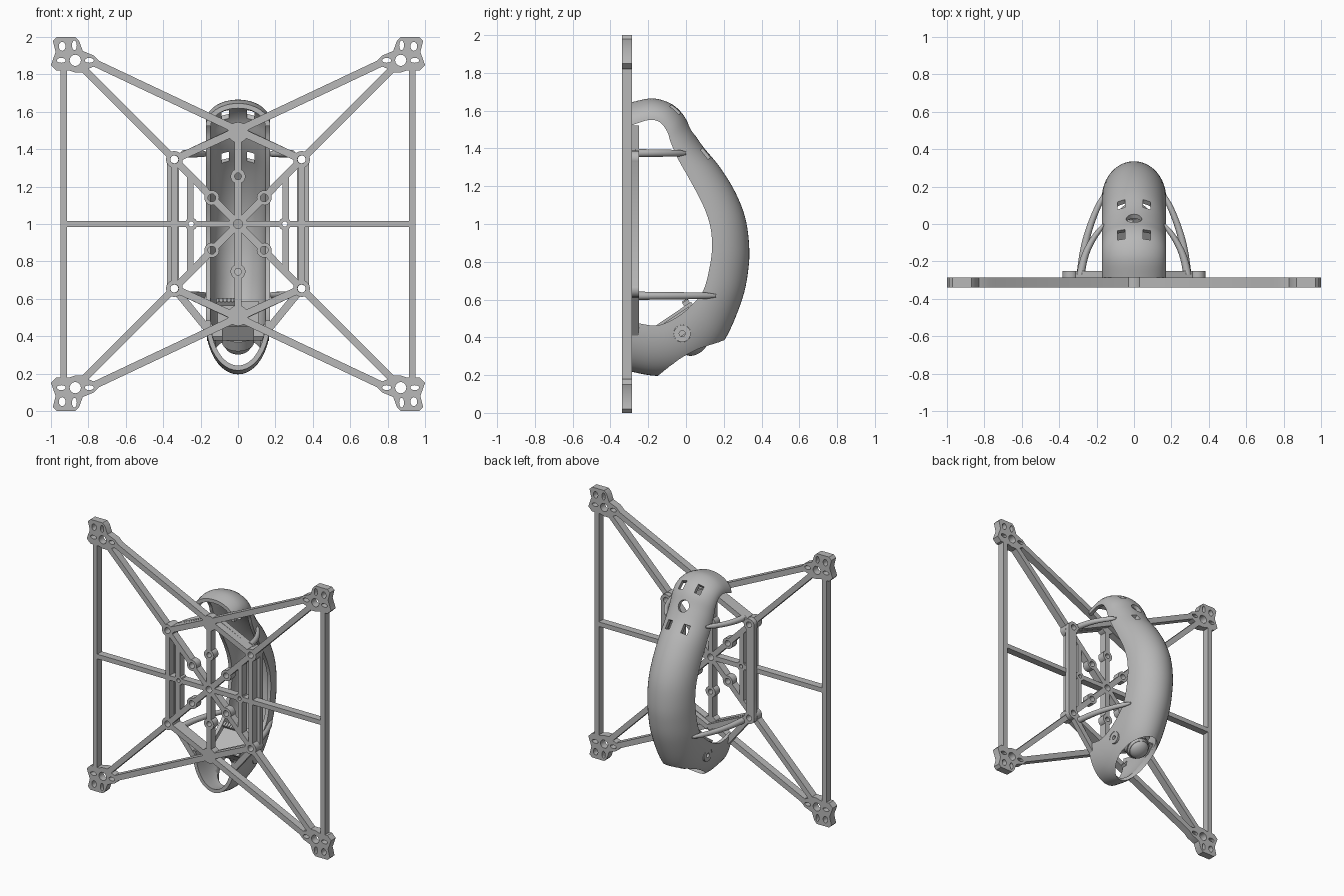
import bpy, bmesh
from math import cos, sin, pi, radians
from mathutils import Matrix, Vector

cube = bpy.data.objects.get("Cube")
if cube:
    bpy.data.objects.remove(cube)

grey = bpy.data.materials.new("plain grey")
grey.use_nodes = True
colour = (0.48, 0.48, 0.48, 1)
grey.diffuse_color = colour
grey.node_tree.nodes["Principled BSDF"].inputs["Base Color"].default_value = colour

SIDES = (-1, 1)
FRONT, BACK = -0.34, -0.286      # frame plate faces


def finish(bm, name, smooth=True):
    bmesh.ops.recalc_face_normals(bm, faces=bm.faces)
    mesh = bpy.data.meshes.new(name)
    bm.to_mesh(mesh)
    bm.free()
    obj = bpy.data.objects.new(name, mesh)
    bpy.context.collection.objects.link(obj)
    mesh.materials.append(grey)
    if smooth:
        shade(mesh)
    return obj


def shade(mesh):
    for p in mesh.polygons:
        p.use_smooth = True
    mesh.set_sharp_from_angle(angle=radians(35))


def carve(obj, cutter_bm):
    """Cut a shape out of obj, merging its overlapping pieces."""
    cutter = finish(cutter_bm, obj.name + "_cutter", False)
    cutter.hide_render = True
    mod = obj.modifiers.new("holes", 'BOOLEAN')
    mod.operation, mod.solver, mod.object = 'DIFFERENCE', 'EXACT', cutter
    mod.use_self = True
    bpy.context.view_layer.update()
    result = bpy.data.meshes.new_from_object(
        obj.evaluated_get(bpy.context.evaluated_depsgraph_get()))
    obj.modifiers.clear()
    obj.data = result
    result.name = obj.name
    shade(result)
    bpy.data.objects.remove(cutter)


def prism(bm, outline, y0=FRONT, y1=BACK):
    low = [bm.verts.new((x, y0, z)) for x, z in outline]
    high = [bm.verts.new((x, y1, z)) for x, z in outline]
    bm.faces.new(low)
    bm.faces.new(high[::-1])
    for i in range(len(low)):
        j = (i + 1) % len(low)
        bm.faces.new((low[j], low[i], high[i], high[j]))


def disc(bm, x, z, rx, rz=None, y0=FRONT, y1=BACK, n=20):
    rz = rz or rx
    prism(bm, [(x + rx * cos(2 * pi * i / n), z + rz * sin(2 * pi * i / n))
               for i in range(n)], y0, y1)


def beam(bm, a, b, w=0.038, y0=FRONT, y1=BACK):
    a, b = Vector(a), Vector(b)
    side = (b - a).orthogonal().normalized() * w / 2
    prism(bm, [a + side, b + side, b - side, a - side], y0, y1)


def axes(y, z, ny, nz):
    """Matrix at (0, y, z) whose local z points along (0, ny, nz)."""
    n = Vector((0, ny, nz)).normalized()
    x = Vector((1, 0, 0))
    m = Matrix((x, n.cross(x), n)).transposed().to_4x4()
    return Matrix.Translation((0, y, z)) @ m


def box(bm, m, centre, size):
    bmesh.ops.create_cube(bm, size=1, matrix=m @ Matrix.Translation(centre)
                          @ Matrix.Diagonal((*size, 1)))


def rod(bm, m, centre, r, depth, top=None, n=32):
    bmesh.ops.create_cone(bm, cap_ends=True, segments=n, radius1=r,
                          radius2=r if top is None else top, depth=depth,
                          matrix=m @ Matrix.Translation(centre))


# Flat truss frame with corner motor pads
NODE = (0.34, 1.345)
PAD = [(0.99, 1.98), (0.97, 2), (0.87, 2), (0.85, 1.98), (0.83, 1.925),
       (0.77, 1.90), (0.74, 1.87), (0.75, 1.85), (0.80, 1.83), (0.83, 1.81),
       (0.87, 1.81), (0.90, 1.82), (0.97, 1.82), (1, 1.85), (0.975, 1.92)]
PAD_HOLES = [(0.87, 1.875, 0.03, 0.03), (0.795, 1.875, 0.024, 0.013),
             (0.945, 1.875, 0.024, 0.013), (0.875, 1.955, 0.013, 0.026),
             (0.94, 1.95, 0.018, 0.024)]
frame, holes = bmesh.new(), bmesh.new()


def hole(x, z, rx, rz=None):
    disc(holes, x, z, rx, rz, FRONT - 0.05, BACK + 0.1)


for sz in SIDES:
    def at(x, z):
        return (x, 1 + sz * (z - 1))
    for sx in SIDES:
        node = at(sx * NODE[0], NODE[1])
        prism(frame, [at(sx * x, z) for x, z in PAD])
        for x, z, rx, rz in PAD_HOLES:
            hole(*at(sx * x, z), rx, rz)
        beam(frame, at(sx * 0.78, 1.868), at(0, 1.5), 0.04)
        beam(frame, at(0, 1.5), node, 0.04)
        beam(frame, at(sx * 0.82, 1.825), node)
        beam(frame, node, (0, 1))
        beam(frame, at(sx * 0.932, 1.85), at(sx * 0.932, 0.99), 0.036)
        beam(frame, at(sx * 0.255, 1.26), at(sx * 0.255, 0.99), 0.034)
        beam(frame, node, at(sx * NODE[0], 0.99), 0.034)
        disc(frame, *node, 0.045)
        hole(*node, 0.022)
        disc(frame, *at(sx * 0.14, 1.14), 0.04)
        hole(*at(sx * 0.14, 1.14), 0.021)
    beam(frame, at(0, 1.5), (0, 1), 0.036)
    disc(frame, *at(0, 1.49), 0.055)
    disc(frame, *at(0, 1.255), 0.04)
    hole(*at(0, 1.255), 0.018)
for sx in SIDES:
    beam(frame, (sx * 0.94, 1), (0, 1), 0.034)
    disc(frame, sx * 0.25, 1, 0.035, n=8)
    hole(sx * 0.25, 1, 0.014)
disc(frame, 0, 1, 0.05)
hole(0, 1, 0.024)
carve(finish(frame, "truss_frame", False), holes)

# Side brackets lying behind the frame
brackets, holes = bmesh.new(), bmesh.new()
layer = dict(y0=BACK - 0.002, y1=-0.25)
for sx in SIDES:
    high, low = (sx * 0.34, 1.345), (sx * 0.34, 0.655)
    beam(brackets, (sx * 0.348, 1.345), (sx * 0.348, 0.655), 0.064, **layer)
    beam(brackets, high, (0, 1.505), 0.038, **layer)
    beam(brackets, low, (0, 0.495), 0.038, **layer)
    beam(brackets, low, (sx * 0.14, 0.41), 0.04, **layer)
    for x, z in (high, low):
        disc(brackets, x, z, 0.043, **layer)
        hole(x, z, 0.021)
carve(finish(brackets, "side_brackets", False), holes)

# Hollow pod shell: each row is the ridge (y, z) and the open rim (y, z)
ROWS = [(-0.286, 1.645, -0.286, 1.523), (-0.18, 1.665, -0.2, 1.55),
        (-0.085, 1.64, -0.14, 1.54), (-0.02, 1.585, -0.1, 1.49),
        (0.03, 1.5, -0.08, 1.43), (0.09, 1.41, -0.04, 1.34),
        (0.18, 1.3, 0.025, 1.225), (0.26, 1.17, 0.09, 1.1),
        (0.313, 1.035, 0.128, 0.99), (0.334, 0.89, 0.138, 0.88),
        (0.33, 0.76, 0.125, 0.77), (0.297, 0.6, 0.09, 0.645),
        (0.207, 0.39, 0.02, 0.56), (0.1, 0.275, -0.06, 0.5),
        (-0.02, 0.215, -0.14, 0.465), (-0.154, 0.196, -0.2, 0.465),
        (-0.286, 0.217, -0.286, 0.483)]
ROWS = [Vector(r) for r in ROWS]
STEPS, ARC, WIDTH, WALL = 5, 24, 0.172, 0.026
stations = []
for i in range(len(ROWS) - 1):
    p, q = ROWS[i], ROWS[i + 1]
    before, after = ROWS[max(i - 1, 0)], ROWS[min(i + 2, len(ROWS) - 1)]
    for k in range(STEPS):
        t = k / STEPS
        stations.append(p + (q - before) * t / 2
                        + (2 * before - 5 * p + 4 * q - after) * t * t / 2
                        + (3 * p - before - 3 * q + after) * t ** 3 / 2)
stations.append(ROWS[-1])
shell = bmesh.new()
loops = []
for oy, oz, iy, iz in stations:
    rim, ridge = Vector((0, iy, iz)), Vector((0, oy, oz))
    reach = ridge - rim
    ring = []
    for inset, order in ((0, range(ARC + 1)), (WALL, range(ARC, -1, -1))):
        for k in order:
            a = pi * k / ARC
            p = rim + reach * sin(a) * (1 - inset / reach.length)
            p.x = (WIDTH - inset) * cos(a)
            ring.append(shell.verts.new(p))
    loops.append(ring)
size = len(loops[0])
for a, b in zip(loops, loops[1:]):
    for k in range(size):
        j = (k + 1) % size
        shell.faces.new((a[k], a[j], b[j], b[k]))
for ring in (loops[0], loops[-1]):
    for k in range(ARC):
        shell.faces.new((ring[k], ring[k + 1], ring[size - 2 - k], ring[size - 1 - k]))

# Shell openings: vents, round port, lens aperture, side screw seats
cuts = bmesh.new()
for y, z, ny, nz in ((-0.055, 1.61, 0.5, 0.86), (0.1, 1.37, 0.8, 0.6)):
    for sx in SIDES:
        box(cuts, axes(y, z, ny, nz), (sx * 0.068, 0, 0), (0.042, 0.065, 0.13))
rod(cuts, axes(0.03, 1.5, 0.85, 0.5), (0, 0, 0), 0.042, 0.14)
rod(cuts, axes(0.026, 0.294, 0.48, -0.88) @ Matrix.Diagonal((0.12, 0.2, 1, 1)),
    (0, 0, 0), 1, 0.24, n=40)
sideways = Matrix.Translation((0, -0.02, 0.42)) @ Matrix.Rotation(pi / 2, 4, 'Y')
for sx in SIDES:
    rod(cuts, sideways, (0, 0, sx * 0.16), 0.045, 0.09)
carve(finish(shell, "pod_shell", False), cuts)

# Screw bosses in the shell sides
bosses, cuts = bmesh.new(), bmesh.new()
for sx in SIDES:
    rod(bosses, sideways, (0, 0, sx * 0.151), 0.0445, 0.03)
    rod(cuts, sideways, (0, 0, sx * 0.151), 0.016, 0.1)
carve(finish(bosses, "screw_bosses", False), cuts)

# Tapered struts from the brackets to the shell
struts = bmesh.new()
for z, tip in ((1.375, 0), (0.62, 0.16)):
    for sx in SIDES:
        start, end = Vector((sx * 0.285, -0.27, z)), Vector((sx * 0.162, tip, z))
        rings = []
        for k in range(9):
            t = k / 8
            p = start.lerp(end, t) + Vector((sx * 0.025 * sin(pi * t), 0, 0))
            r = 0.022 * (1 - 0.25 * t) * (0.5 if k == 8 else 1)
            rings.append([struts.verts.new(p + Vector((r * cos(a), 0, r * sin(a))))
                          for a in (2 * pi * i / 16 for i in range(16))])
        for a, b in zip(rings, rings[1:]):
            for i in range(16):
                struts.faces.new((a[i - 1], a[i], b[i], b[i - 1]))
        struts.faces.new(rings[0])
        struts.faces.new(rings[-1])
finish(struts, "struts")

# Tilted camera: circuit board, connector, cradle and lens
tilt = axes(-0.06, 0.52, 0.56, -0.83)
board = bmesh.new()
box(board, tilt, (0, 0, 0), (0.22, 0.22, 0.016))
box(board, tilt, (-0.06, -0.085, -0.018), (0.11, 0.035, 0.022))
for k in range(5):
    box(board, tilt, (-0.1 + k * 0.02, -0.085, -0.031), (0.008, 0.03, 0.008))
finish(board, "camera_board", False)
cradle = bmesh.new()
box(cradle, tilt, (0, 0, 0.06), (0.17, 0.17, 0.11))
box(cradle, tilt, (0, 0, 0.125), (0.285, 0.1, 0.025))
finish(cradle, "camera_cradle", False)
lens = bmesh.new()
rod(lens, tilt, (0, 0, 0.155), 0.085, 0.06)
rod(lens, tilt, (0, 0, 0.195), 0.078, 0.02, 0.072)
bmesh.ops.create_uvsphere(lens, u_segments=32, v_segments=16, radius=0.07,
                          matrix=tilt @ Matrix.Translation((0, 0, 0.2))
                          @ Matrix.Diagonal((1, 1, 0.6, 1)))
finish(lens, "camera_lens")
